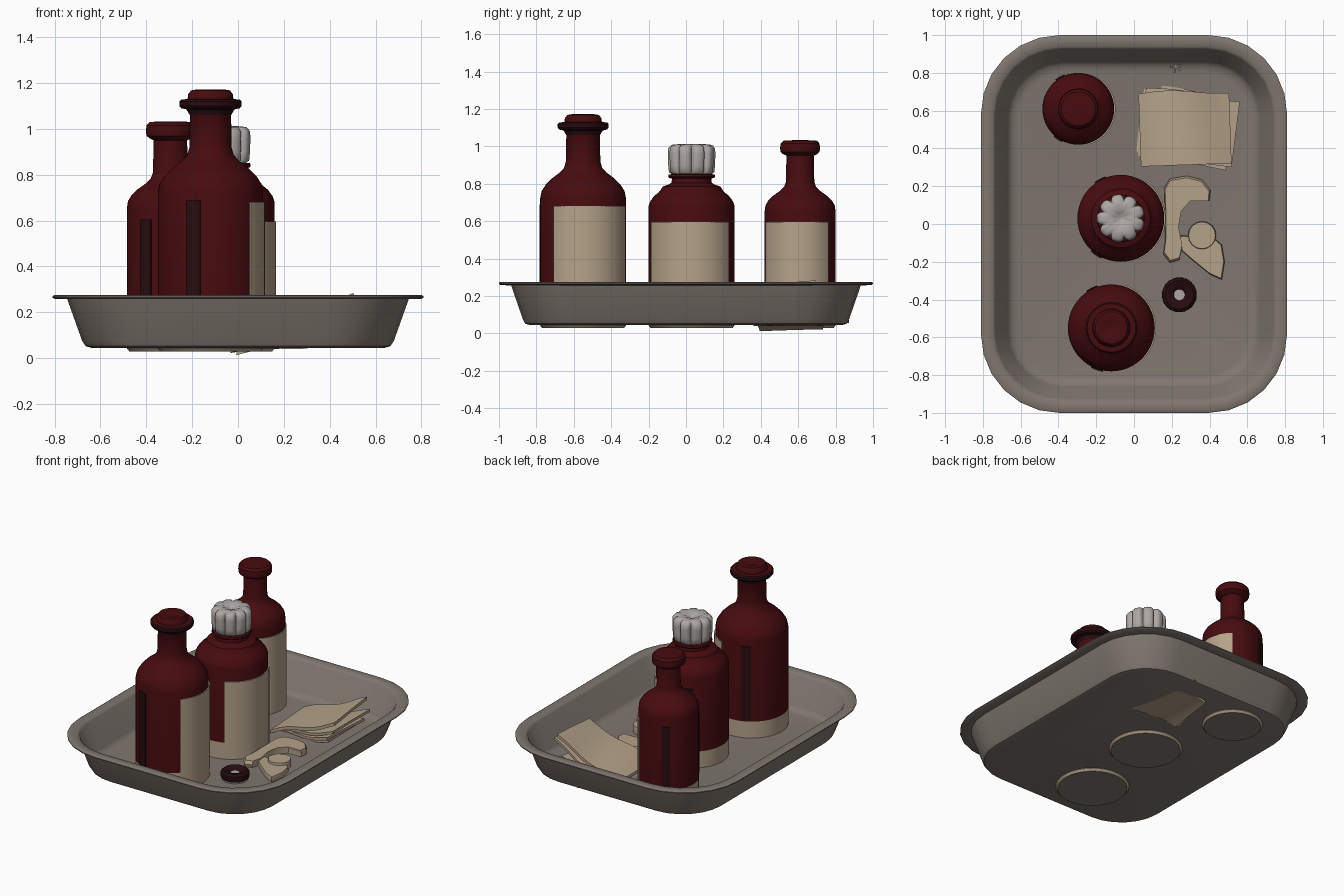
import bpy, bmesh, math
from math import sin, cos, pi, radians

if "Cube" in bpy.data.objects:
    bpy.data.objects.remove(bpy.data.objects["Cube"])


def material(name, rgb):
    m = bpy.data.materials.new(name)
    m.diffuse_color = (*rgb, 1)
    m.use_nodes = True
    m.node_tree.nodes["Principled BSDF"].inputs["Base Color"].default_value = m.diffuse_color
    return m


STEEL = material("tray grey", (0.215, 0.185, 0.160))
RED = material("deep red glass", (0.062, 0.0035, 0.0045))
DARK = material("dark maroon", (0.020, 0.0035, 0.0045))
PAPER = material("paper beige", (0.46, 0.365, 0.255))
WHITE = material("pale cloth", (0.42, 0.39, 0.37))


def finish(name, bm, mats, angle=35):
    bmesh.ops.recalc_face_normals(bm, faces=bm.faces)
    me = bpy.data.meshes.new(name)
    bm.to_mesh(me)
    bm.free()
    ob = bpy.data.objects.new(name, me)
    bpy.context.collection.objects.link(ob)
    for m in mats:
        me.materials.append(m)
    bpy.ops.object.select_all(action='DESELECT')
    ob.select_set(True)
    bpy.context.view_layer.objects.active = ob
    bpy.ops.object.shade_smooth_by_angle(angle=radians(angle))
    return ob


def loft(bm, loops, cap=True, closed=False):
    rings = [[bm.verts.new(p) for p in lp] for lp in loops]
    pairs = list(zip(rings, rings[1:])) + ([(rings[-1], rings[0])] if closed else [])
    for a, b in pairs:
        for i in range(len(a)):
            j = (i + 1) % len(a)
            bm.faces.new((a[i], a[j], b[j], b[i]))
    if cap:
        bm.faces.new(rings[0])
        bm.faces.new(rings[-1])


def ring(x, y, r, z, n=48, lobes=0, depth=0):
    out = []
    for i in range(n):
        a = 2 * pi * i / n
        rr = r * (1 - depth * (1 - abs(sin(lobes * a / 2))) ** 2)
        out.append((x + rr * cos(a), y + rr * sin(a), z))
    return out


def rounded_rect(hx, hy, r, z, seg=6):
    out = []
    for k, (sx, sy) in enumerate(((1, 1), (-1, 1), (-1, -1), (1, -1))):
        for i in range(seg + 1):
            a = pi / 2 * (k + i / seg)
            out.append((sx * (hx - r) + r * cos(a), sy * (hy - r) + r * sin(a), z))
    return out


# Tray: underside, outer wall, rolled rim, inner wall, floor
bm = bmesh.new()
loft(bm, [rounded_rect(*p) for p in (
    (.64, .835, .27, .045), (.665, .86, .29, .052), (.68, .872, .30, .075),
    (.745, .935, .36, .257), (.80, .99, .41, .258), (.81, 1.0, .415, .264),
    (.81, 1.0, .415, .270), (.80, .99, .41, .276), (.748, .938, .36, .274),
    (.735, .925, .35, .262), (.668, .862, .29, .085), (.645, .84, .27, .062),
    (.61, .805, .25, .056))])
finish("tray", bm, [STEEL], 40)


# Curved plate wrapped on a bottle
def wrap(name, x, y, r, a0, a1, z0, z1, mat):
    bm = bmesh.new()
    n = max(2, int((a1 - a0) / 6))
    cols = []
    for i in range(n + 1):
        a = radians(a0 + (a1 - a0) * i / n)
        cols.append([(x + q * cos(a), y + q * sin(a), z)
                     for q, z in ((r - .004, z0), (r + .007, z0), (r + .007, z1), (r - .004, z1))])
    loft(bm, cols)
    finish(name, bm, [mat])


def bottle(name, x, y, profile, label, strips, flange=None):
    body_r = max(p[0] for p in profile)
    bm = bmesh.new()
    loft(bm, [ring(x, y, r, z) for r, z in profile])
    bm.normal_update()
    for f in bm.faces:
        z = f.calc_center_median().z
        if z < .035:
            f.material_index = 2          # grey underside
        elif z < .17:
            f.material_index = 1          # paper band round the base
        elif flange and flange[0] < z < flange[1]:
            f.material_index = 3          # dark collar
    finish(name, bm, [RED, PAPER, STEEL, DARK])
    a0, a1, top = label
    wrap(name + "_label", x, y, body_r, a0, a1, .06, top, PAPER)
    for k, a in enumerate(strips):
        wrap(f"{name}_dark_strip_{k}", x, y, body_r, a - 8, a + 8, .18, top + .01, DARK)


def base(r):
    return [(r - .012, .028), (r, .042), (r, .17)]


bottle("front_bottle", -.12, -.55, base(.23) + [
    (.23, .72), (.222, .76), (.20, .795), (.165, .83), (.125, .86), (.102, .885), (.092, .92),
    (.09, 1.06), (.105, 1.085), (.128, 1.09), (.136, 1.10), (.136, 1.12), (.128, 1.128),
    (.10, 1.13), (.098, 1.15), (.085, 1.168), (.06, 1.172), (.03, 1.16)],
    (-42, 72, .68), (-109, 116), (1.07, 1.129))
bottle("middle_bottle", -.07, .03, base(.23) + [
    (.23, .68), (.222, .705), (.20, .735), (.175, .755), (.163, .77), (.155, .785), (.125, .795),
    (.108, .805), (.105, .828), (.122, .832), (.126, .84), (.122, .85), (.09, .853)],
    (-66, 58, .595), (-124, 118))
bottle("back_bottle", -.295, .61, base(.19) + [
    (.19, .65), (.185, .685), (.17, .71), (.145, .735), (.11, .76), (.085, .785), (.076, .81),
    (.073, .95), (.09, .958), (.104, .97), (.107, .99), (.104, 1.015), (.09, 1.03), (.04, 1.033)],
    (-70, 50, .595), (-124, 120))

# Gathered cloth stopper
bm = bmesh.new()
loft(bm, [ring(-.07, .03, r, z, 90, 9, d) for r, z, d in (
    (.105, .85, .1), (.122, .862, .16), (.126, .90, .2), (.128, .96, .2), (.126, .99, .2),
    (.11, 1.008, .22), (.07, 1.012, .25), (.03, 1.002, .1), (.012, .99, 0))])
finish("cloth_stopper", bm, [WHITE], 60)


# Folded cloth: fanned stack of wavy sheets, rising to the right
def sheet(name, cx, cy, w, d, rot, z_left, z_right, thick):
    bm = bmesh.new()
    nx, ny = 20, 8
    c, s = cos(radians(rot)), sin(radians(rot))

    def point(i, j, dz):
        u, v = i / nx, j / ny
        px, py = (u - .5) * w, (v - .5) * d
        z = z_left + (z_right - z_left) * u + .012 * sin(u * 7 + v) + .03 * (v - .5) * u
        return (cx + px * c - py * s, cy + px * s + py * c + .012 * sin(u * 5) * v, z + dz)

    loft(bm, [[point(i, j, 0) for j in range(ny + 1)] +
              [point(i, j, thick) for j in range(ny, -1, -1)] for i in range(nx + 1)])
    finish(name, bm, [PAPER], 50)


sheet("folded_cloth_bottom", .24, .54, .46, .34, -6, .012, .09, .016)
sheet("folded_cloth_lower", .26, .50, .53, .33, -12, .022, .14, .018)
sheet("folded_cloth_middle", .29, .51, .50, .36, -7, .04, .185, .018)
sheet("folded_cloth_top", .27, .505, .48, .385, 2, .055, .235, .022)


# Torn scraps: outlines with a raised, rounded top
def scrap(name, outline, z0, z1):
    bm = bmesh.new()
    cx = sum(p[0] for p in outline) / len(outline)
    cy = sum(p[1] for p in outline) / len(outline)

    def lp(k, z):
        return [(cx + (x - cx) * k, cy + (y - cy) * k, z) for x, y in outline]
    loft(bm, [lp(.97, z0), lp(1, (z0 + z1) / 2), lp(.95, z1)])
    finish(name, bm, [PAPER])


scrap("curved_scrap", [
    (.40, .125), (.405, .18), (.36, .235), (.28, .255), (.19, .24), (.16, .19), (.165, .05),
    (.165, -.08), (.155, -.16), (.19, -.205), (.24, -.19), (.255, -.12), (.235, -.02),
    (.25, .07), (.30, .125)], .055, .10)
scrap("leaf_scrap", [
    (.24, -.06), (.31, -.065), (.40, -.055), (.465, -.11), (.48, -.20), (.465, -.295),
    (.40, -.265), (.32, -.20), (.25, -.14)], .055, .09)
scrap("round_scrap", [(.36 + .075 * cos(i * pi / 8), -.06 + .075 * sin(i * pi / 8))
                      for i in range(16)], .055, .105)

# Loose bung: dark ring with a pale core and base
bm = bmesh.new()
loft(bm, [ring(.24, -.375, r, z, 32) for r, z in (
    (.03, .065), (.085, .065), (.092, .08), (.09, .105), (.075, .118), (.045, .112), (.026, .095))],
    cap=False, closed=True)
finish("bung_ring", bm, [DARK])
bm = bmesh.new()
loft(bm, [ring(.24, -.375, r, z, 32) for r, z in (
    (.082, .05), (.086, .07), (.04, .075), (.03, .098), (.012, .098))])
finish("bung_core", bm, [WHITE])

# Small bent wires at the back of the tray
for k, (ax, ay, bx, by) in enumerate(((.19, .83, .25, .84), (.215, .80, .225, .87), (.22, .84, .245, .81))):
    bm = bmesh.new()
    ang = math.atan2(by - ay, bx - ax)
    nx, ny = -sin(ang) * .005, cos(ang) * .005
    pts = [(ax + nx, ay + ny), (ax - nx, ay - ny), (bx - nx, by - ny), (bx + nx, by + ny)]
    loft(bm, [[(x, y, z) for x, y in pts] for z in (.055, .075)])
    finish(f"wire_{k}", bm, [STEEL])
